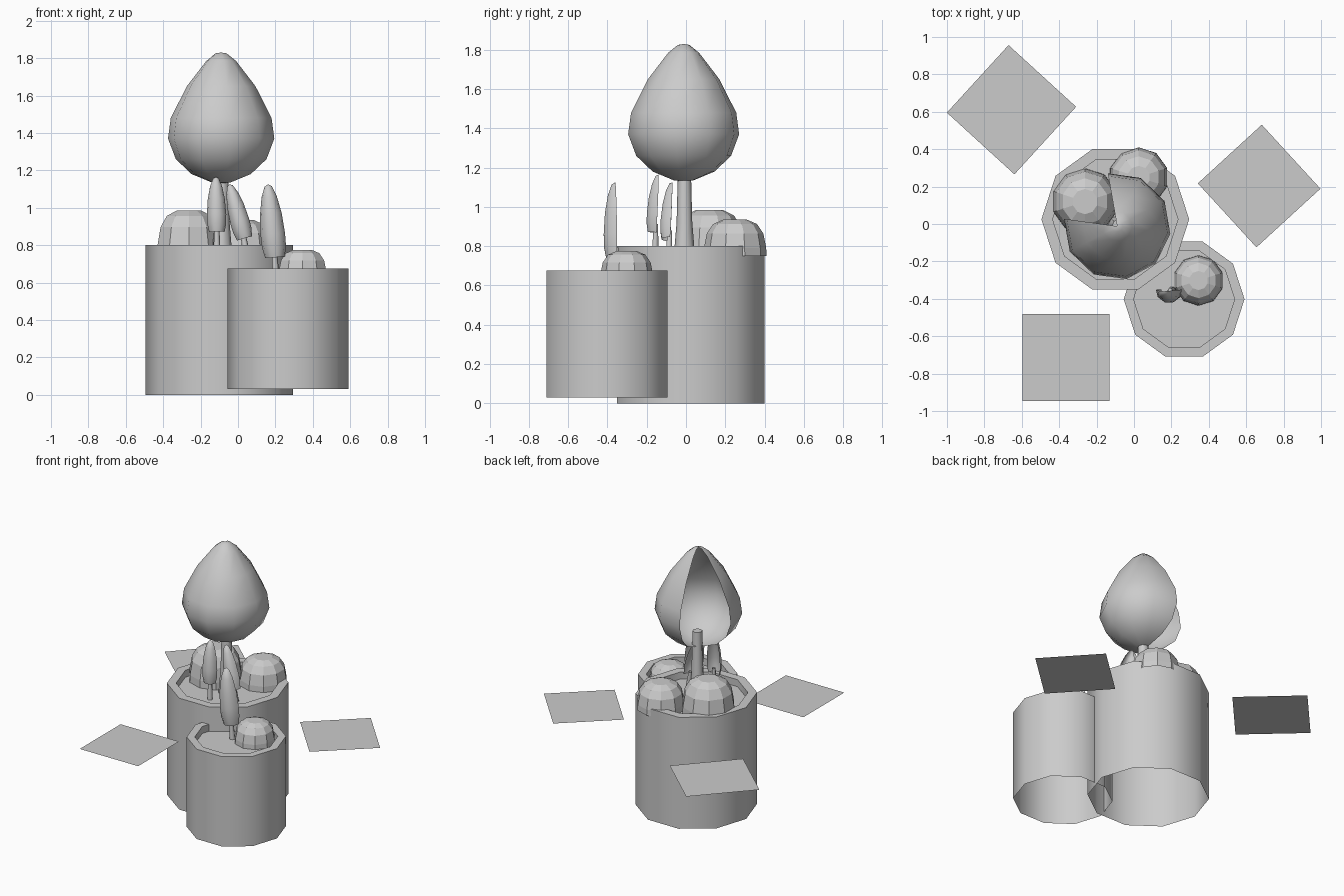
import bpy, bmesh
from math import radians, cos, sin, tau
from mathutils import Vector

if "Cube" in bpy.data.objects:
    bpy.data.objects.remove(bpy.data.objects["Cube"])


def finish(name, bm, loc, smooth=None):
    bmesh.ops.remove_doubles(bm, verts=bm.verts, dist=1e-4)
    me = bpy.data.meshes.new(name)
    bm.to_mesh(me)
    bm.free()
    ob = bpy.data.objects.new(name, me)
    ob.location = loc
    bpy.context.collection.objects.link(ob)
    if smooth:
        bpy.ops.object.select_all(action='DESELECT')
        ob.select_set(True)
        bpy.context.view_layer.objects.active = ob
        bpy.ops.object.shade_smooth_by_angle(angle=radians(smooth))
    return ob


def lathe(name, profile, n, loc, start=0, span=360, smooth=None):
    """Turn (r, z) points, listed bottom outside first, around z."""
    bm = bmesh.new()
    rings = []
    for i in range(n + 1):
        a = radians(start + span * i / n)
        rings.append([bm.verts.new((r * cos(a), r * sin(a), z)) for r, z in profile])
    for a, b in zip(rings, rings[1:]):
        for j in range(len(profile) - 1):
            bm.faces.new((a[j], b[j], b[j + 1], a[j + 1]))
    bmesh.ops.remove_doubles(bm, verts=bm.verts, dist=1e-4)
    bmesh.ops.dissolve_degenerate(bm, edges=bm.edges, dist=1e-5)
    return finish(name, bm, loc, smooth)


# Pots: open bottom, rim, inner lip and recessed soil
def pot(name, x, y, z, r, rin, h):
    lathe(name, [(r, 0), (r, h), (rin, h), (rin, h - .05), (0, h - .05)],
          10, (x, y, z), smooth=40)


pot("large_pot", -.1, .025, 0, .395, .335, .8)
pot("small_pot", .268, -.402, .03, .323, .27, .645)


# Faceted stones resting on the soil
def stone(name, x, y, z, r, h):
    prof = [(1, 0), (.99, .22), (.9, .62), (.7, .88), (.38, 1), (0, 1)]
    lathe(name, [(r * a, h * b) for a, b in prof], 10, (x, y, z), start=18)


stone("stone_large", -.262, .12, .75, .178, .235)
stone("stone_medium", .025, .25, .75, .16, .185)
stone("stone_small", .345, -.302, .625, .135, .15)

# Big hooded leaf, open toward the back left
lathe("hood_leaf", [(0, 1.13), (.05, 1.135), (.16, 1.18), (.245, 1.26), (.287, 1.37),
                    (.272, 1.48), (.185, 1.65), (.08, 1.785), (.03, 1.825), (0, 1.83)],
      8, (-.09, -.012, 0), start=172, span=288, smooth=60)
lathe("hood_stalk", [(.055, .74), (.04, .92), (.032, 1.23), (0, 1.23)],
      8, (-.085, -.008, 0), smooth=50)


# Small curled leaves: half shells along a leaning axis, each on a thin stem
def sprout(name, base, tip, r, soil):
    base, tip = Vector(base), Vector(tip)
    axis = tip - base
    rot = Vector((0, 0, 1)).rotation_difference(axis)
    L = axis.length
    prof = [(.8, 0), (.98, .15), (1, .32), (.88, .6), (.62, .83), (.3, .97), (0, 1)]
    shell = lathe(name + "_leaf", [(r * a, L * t) for a, t in prof],
                  5, base, start=175, span=190, smooth=60)
    shell.rotation_mode = 'QUATERNION'
    shell.rotation_quaternion = rot
    foot = base - axis * ((base.z - soil) / axis.z) * .5
    foot.z = soil
    d = base + axis * .15 - foot
    stem = lathe(name + "_stem", [(.02, 0), (.013, d.length)], 6, foot, smooth=70)
    stem.rotation_mode = 'QUATERNION'
    stem.rotation_quaternion = Vector((0, 0, 1)).rotation_difference(d)


sprout("sprout_left", (-.113, -.155, .87), (-.118, -.14, 1.165), .052, .74)
sprout("sprout_right", (.035, -.085, .835), (-.045, -.07, 1.125), .052, .74)
sprout("sprout_small_pot", (.198, -.355, .735), (.16, -.36, 1.125), .066, .62)


# Flat square cards around the pots
for name, x, y, size, turn in (("card_front", -.363, -.714, .464, 0),
                               ("card_right", .669, .203, .464, 42.5),
                               ("card_left", -.655, .611, .489, -42.4)):
    bm = bmesh.new()
    bmesh.ops.create_grid(bm, x_segments=1, y_segments=1, size=size / 2)
    ob = finish(name, bm, (x, y, .563))
    ob.rotation_euler.z = radians(turn)
